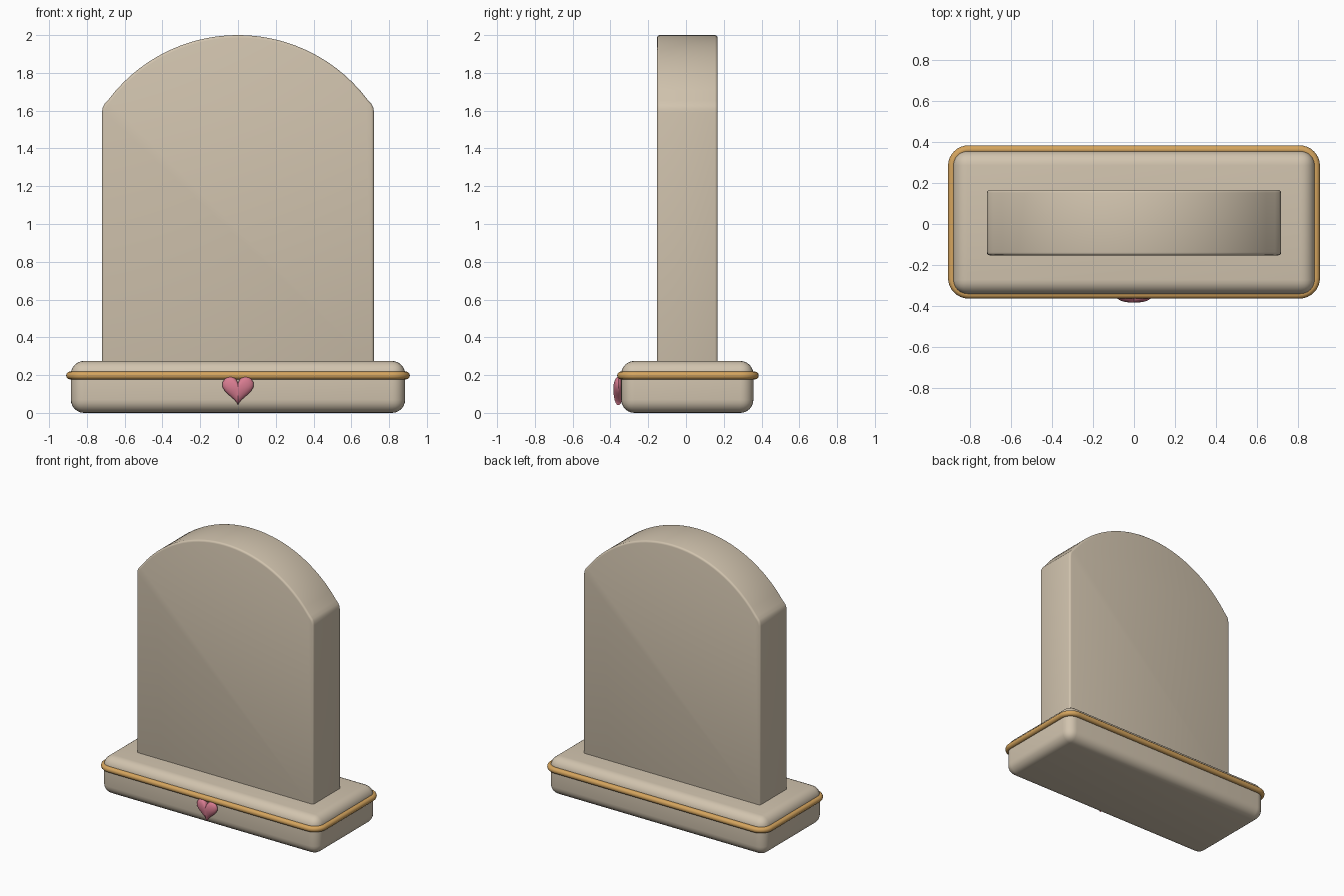
import bpy, bmesh
from math import sin, cos, pi, sqrt, radians

cube = bpy.data.objects.get("Cube")
if cube:
    bpy.data.objects.remove(cube)


def material(name, rgb):
    m = bpy.data.materials.new(name)
    m.use_nodes = True
    m.diffuse_color = (*rgb, 1)
    m.node_tree.nodes["Principled BSDF"].inputs["Base Color"].default_value = (*rgb, 1)
    return m


STONE = material("warm stone", (0.64, 0.55, 0.425))
GOLD = material("gold trim", (0.66, 0.37, 0.11))
PINK = material("rose pink", (0.68, 0.2, 0.28))
MID_Y = 0.007


def finish(name, bm, mat, bevel=0, segments=4):
    bmesh.ops.remove_doubles(bm, verts=bm.verts, dist=1e-5)
    bmesh.ops.recalc_face_normals(bm, faces=bm.faces)
    mesh = bpy.data.meshes.new(name)
    bm.to_mesh(mesh)
    bm.free()
    ob = bpy.data.objects.new(name, mesh)
    bpy.context.collection.objects.link(ob)
    mesh.materials.append(mat)
    bpy.ops.object.select_all(action="DESELECT")
    bpy.context.view_layer.objects.active = ob
    ob.select_set(True)
    if bevel:
        mod = ob.modifiers.new("rounded edges", "BEVEL")
        mod.width, mod.segments = bevel, segments
        mod.limit_method, mod.angle_limit = "ANGLE", radians(40)
        bpy.ops.object.modifier_apply(modifier=mod.name)
    bpy.ops.object.shade_smooth_by_angle(angle=radians(35))
    return ob


# Rounded plinth
bm = bmesh.new()
bmesh.ops.create_cube(bm, size=1)
for v in bm.verts:
    v.co.x *= 1.77
    v.co.y = v.co.y * 0.7 + MID_Y
    v.co.z = (v.co.z + 0.5) * 0.275
finish("plinth", bm, STONE, 0.07, 6)

# Upright slab with a shallow arched top and softened shoulders
R = (0.72 ** 2 + 0.39 ** 2) / 0.78
N = 16
half = [(0.69 * i / N, 2 - R + sqrt(R * R - (0.69 * i / N) ** 2)) for i in range(N + 1)]
half += [(0.708, 1.634), (0.717, 1.614), (0.72, 1.59), (0.72, 0.25)]
outline = half + [(-x, z) for x, z in reversed(half[1:])]
bm = bmesh.new()
face = bm.faces.new([bm.verts.new((x, MID_Y - 0.16, z)) for x, z in outline])
ext = bmesh.ops.extrude_face_region(bm, geom=[face])["geom"]
bmesh.ops.translate(bm, vec=(0, 0.32, 0),
                    verts=[g for g in ext if isinstance(g, bmesh.types.BMVert)])
finish("slab", bm, STONE, 0.014, 3)

# Gold band: a round tube swept along a rounded rectangle
HX, HY, CORNER, TUBE = 0.889, 0.354, 0.08, 0.021
path = []
for k, (sx, sy) in enumerate([(1, 1), (-1, 1), (-1, -1), (1, -1)]):
    for i in range(9):
        a = (k + i / 8) * pi / 2
        path.append((sx * (HX - CORNER), sy * (HY - CORNER), cos(a), sin(a)))
bm = bmesh.new()
rings = []
for cx, cy, dx, dy in path:
    ring = []
    for j in range(12):
        t = 2 * pi * j / 12
        r = CORNER + TUBE * cos(t)
        ring.append(bm.verts.new((cx + dx * r, cy + dy * r + 0.01, 0.198 + TUBE * sin(t))))
    rings.append(ring)
for i, a in enumerate(rings):
    b = rings[(i + 1) % len(rings)]
    for j in range(12):
        k = (j + 1) % 12
        bm.faces.new((a[j], b[j], b[k], a[k]))
finish("gold_band", bm, GOLD)

# Puffy heart on the front of the plinth
bm = bmesh.new()
COUNT, LAYERS = 40, 12
rings = []
for n in range(1, LAYERS):
    a = pi * n / LAYERS - pi / 2
    ring = []
    for i in range(COUNT):
        t = 2 * pi * i / COUNT
        x = 16 * sin(t) ** 3
        z = 13 * cos(t) - 5 * cos(2 * t) - 2 * cos(3 * t) - cos(4 * t)
        s = 0.00522 * cos(a)
        ring.append(bm.verts.new((x * s, -0.358 + 0.027 * sin(a), 0.129 + z * s)))
    rings.append(ring)
for a, b in zip(rings, rings[1:]):
    for i in range(COUNT):
        k = (i + 1) % COUNT
        bm.faces.new((a[i], a[k], b[k], b[i]))
for ring, y in ((rings[0], -0.385), (rings[-1], -0.331)):
    tip = bm.verts.new((0, y, 0.129))
    for i in range(COUNT):
        bm.faces.new((ring[i], ring[(i + 1) % COUNT], tip))
finish("heart", bm, PINK)
